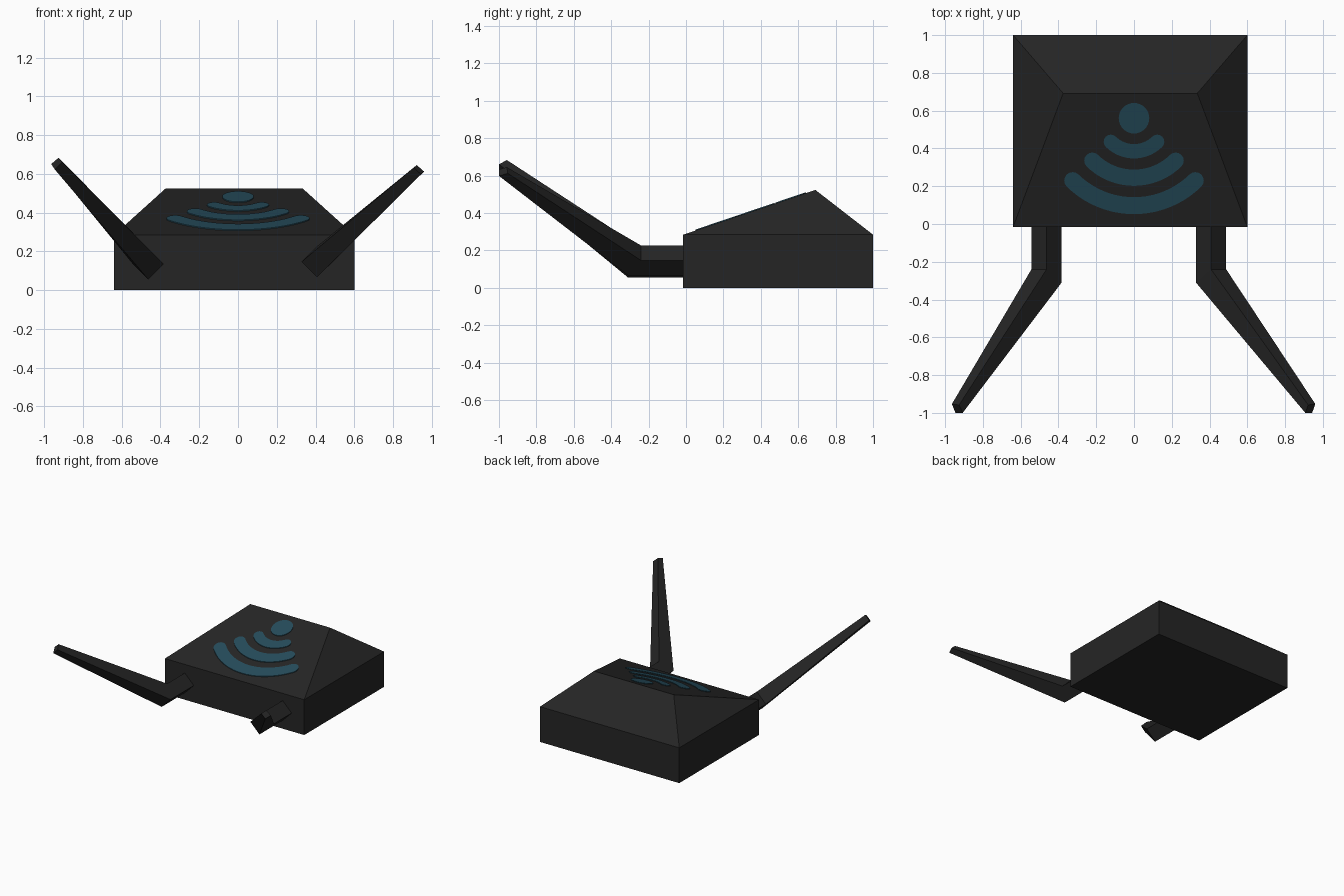
import bpy, math

if "Cube" in bpy.data.objects:
    bpy.data.objects.remove(bpy.data.objects["Cube"])


def material(name, rgb):
    m = bpy.data.materials.new(name)
    m.diffuse_color = (*rgb, 1)
    m.use_nodes = True
    m.node_tree.nodes["Principled BSDF"].inputs["Base Color"].default_value = m.diffuse_color
    return m


BLACK = material("charcoal plastic", (0.0185, 0.0185, 0.0185))
BLUE = material("dark teal blue", (0.019, 0.072, 0.104))


def make(name, verts, faces, mat):
    me = bpy.data.meshes.new(name)
    me.from_pydata(verts, [], faces)
    me.materials.append(mat)
    ob = bpy.data.objects.new(name, me)
    bpy.context.collection.objects.link(ob)
    return ob


def loft(name, rings, mat):
    """Join closed rings of equal length and cap both ends."""
    n = len(rings[0])
    verts = [p for r in rings for p in r]
    faces = [tuple(range(n))[::-1], tuple(range(len(verts) - n, len(verts)))]
    for k in range(len(rings) - 1):
        for i in range(n):
            j = (i + 1) % n
            faces.append((k * n + i, k * n + j, k * n + n + j, k * n + n + i))
    ob = make(name, verts, faces, mat)
    # make all normals point outwards
    import bmesh
    bm = bmesh.new()
    bm.from_mesh(ob.data)
    bmesh.ops.recalc_face_normals(bm, faces=bm.faces)
    bm.to_mesh(ob.data)
    bm.free()
    return ob


# Casing: box with a ridged sloping lid
X0, X1, Y0, Y1, ZE = -0.64, 0.60, -0.015, 1.0, 0.284
RY, RZ = 0.692, 0.523
rect = [(X0, Y0), (X1, Y0), (X1, Y1), (X0, Y1)]
verts = [(x, y, z) for z in (0, ZE) for x, y in rect]
verts += [(-0.375, RY, RZ), (0.335, RY, RZ)]
make("router_casing", verts,
     [(3, 2, 1, 0), (0, 1, 5, 4), (1, 2, 6, 5), (2, 3, 7, 6), (3, 0, 4, 7),
      (4, 5, 9, 8), (5, 6, 9), (6, 7, 8, 9), (7, 4, 8)], BLACK)


# Antennas: bent, tapering square tubes (corners: outer, top, inner, bottom)
def antenna(name, cx, cz, side, tip):
    r = 0.08
    square = [(cx + side * r, cz), (cx, cz + r), (cx - side * r, cz), (cx, cz - r)]
    elbow_y = (-0.24, -0.24, -0.31, -0.31)
    tip_y = (-0.953, -0.958, -1.0, -1.0)
    rings = [[(x, Y0 + 0.01, z) for x, z in square],
             [(x, y, z) for (x, z), y in zip(square, elbow_y)],
             [(x, y, z) for (x, z), y in zip(tip, tip_y)]]
    loft(name, rings, BLACK)


antenna("left_antenna", -0.463, 0.135, -1,
        [(-0.964, 0.65), (-0.926, 0.683), (-0.907, 0.66), (-0.945, 0.622)])
antenna("right_antenna", 0.408, 0.146, 1,
        [(0.96, 0.612), (0.922, 0.645), (0.907, 0.632), (0.943, 0.598)])


# Signal marking: thin plates lying on the front slope of the lid
def plate(name, outline):
    slope = (RZ - ZE) / (RY - Y0)
    rings = [[(x, y, ZE + (y - Y0) * slope + h) for x, y in outline]
             for h in (-0.002, 0.005)]
    loft(name, rings, BLUE)


def arc(cx, cy, r, a0, a1, n):
    return [(cx + r * math.cos(a0 + (a1 - a0) * i / n),
             cy + r * math.sin(a0 + (a1 - a0) * i / n)) for i in range(n + 1)]


CY = 0.56
plate("signal_dot", arc(0, CY, 0.081, 0, math.tau, 32)[:-1])
for k, (r, w) in enumerate([(0.175, 0.038), (0.315, 0.043), (0.463, 0.045)]):
    a0, a1 = math.radians(-90 - 44.5), math.radians(-90 + 44.5)
    right = (r * math.cos(a1), CY + r * math.sin(a1))
    left = (r * math.cos(a0), CY + r * math.sin(a0))
    outline = arc(0, CY, r + w, a0, a1, 20)
    outline += arc(*right, w, a1, a1 + math.pi, 8)[1:-1]
    outline += arc(0, CY, r - w, a1, a0, 20)
    outline += arc(*left, w, a0 + math.pi, a0 + math.tau, 8)[1:-1]
    plate(f"signal_arc_{k + 1}", outline)
